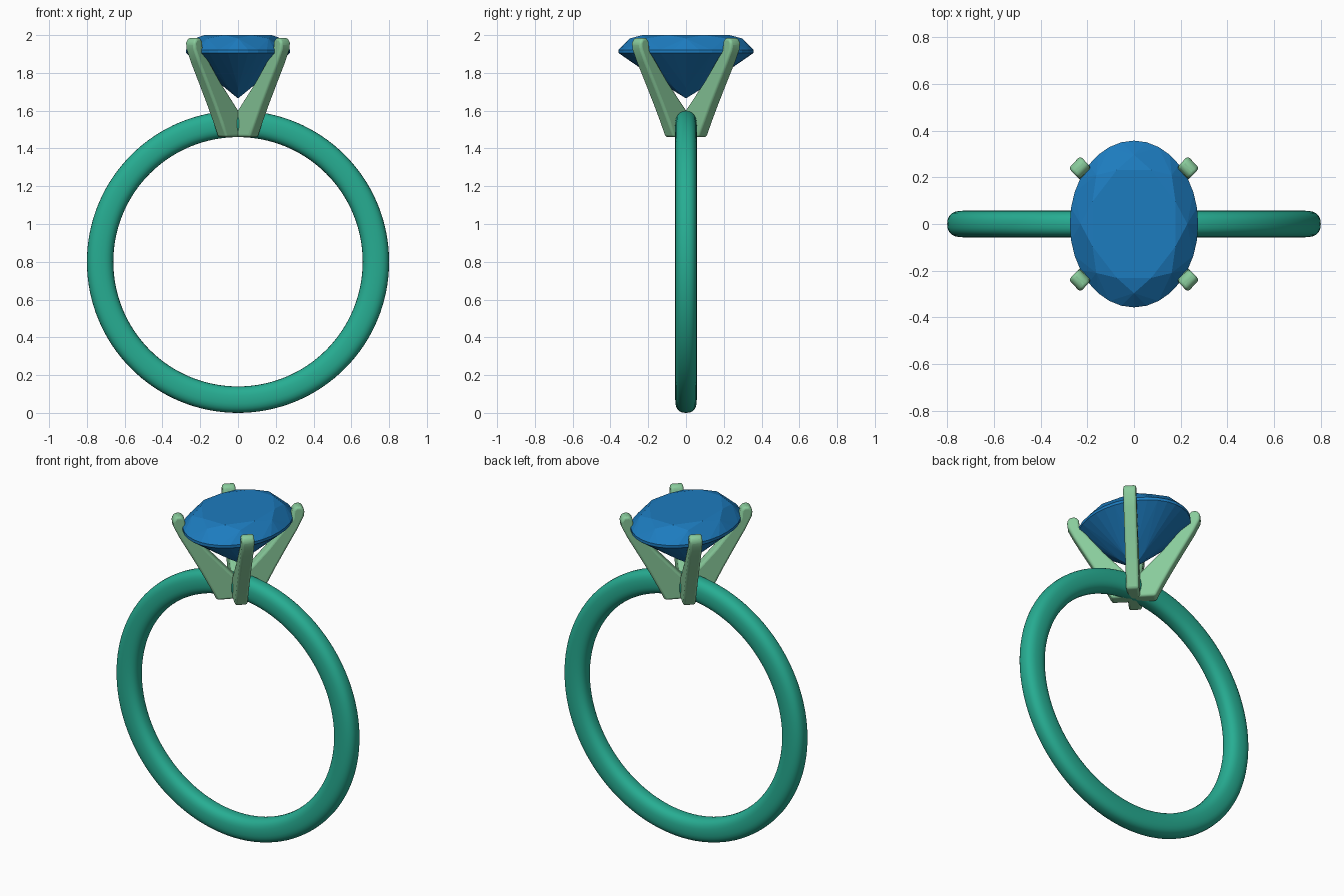
import bpy, bmesh
from math import sin, cos, pi, radians, copysign

if "Cube" in bpy.data.objects:
    bpy.data.objects.remove(bpy.data.objects["Cube"])


def finish(bm, name, color):
    bmesh.ops.recalc_face_normals(bm, faces=bm.faces)
    mesh = bpy.data.meshes.new(name)
    bm.to_mesh(mesh)
    bm.free()
    ob = bpy.data.objects.new(name, mesh)
    bpy.context.collection.objects.link(ob)
    mat = bpy.data.materials.new(name + "_colour")
    mat.diffuse_color = (*color, 1)
    mat.use_nodes = True
    mat.node_tree.nodes["Principled BSDF"].inputs["Base Color"].default_value = mat.diffuse_color
    mesh.materials.append(mat)
    return ob


def smooth(ob, angle):
    bpy.ops.object.select_all(action='DESELECT')
    ob.select_set(True)
    bpy.context.view_layer.objects.active = ob
    bpy.ops.object.shade_smooth_by_angle(angle=radians(angle))


# Band: rounded cross-section swept round a circle
def band(radius=0.73, half_r=0.07, half_w=0.057, segs=128, sides=28):
    bm = bmesh.new()
    rings = []
    for i in range(segs):
        a = 2 * pi * i / segs
        ring = []
        for j in range(sides):
            t = 2 * pi * j / sides
            r = radius + half_r * copysign(abs(cos(t)) ** 0.8, cos(t))
            y = half_w * copysign(abs(sin(t)) ** 0.8, sin(t))
            ring.append(bm.verts.new((r * cos(a), y, 0.8 + r * sin(a))))
        rings.append(ring)
    for i in range(segs):
        p, q = rings[i], rings[(i + 1) % segs]
        for j in range(sides):
            k = (j + 1) % sides
            bm.faces.new((p[j], p[k], q[k], q[j]))
    return finish(bm, "ring_band", (0.02, 0.42, 0.29))


# Oval brilliant-cut stone: hull of table, star, girdle, pavilion and culet points
def stone(rx=0.275, ry=0.357, table=2.0, girdle=1.922, under=1.905, culet=1.665):
    bm = bmesh.new()

    def circle(r, z, n, offset=0.0):
        for i in range(n):
            a = 2 * pi * (i + offset) / n
            bm.verts.new((rx * r * cos(a), ry * r * sin(a), z))

    circle(0.70, table, 8, 0.5)
    circle(0.83, girdle + 0.777 * (table - girdle), 8)
    circle(1.0, girdle, 32)
    circle(1.0, under, 32)
    circle(0.25, culet + 0.231 * (under - culet), 8)
    bm.verts.new((0, 0, culet))
    bmesh.ops.convex_hull(bm, input=bm.verts)
    bmesh.ops.dissolve_limit(bm, angle_limit=radians(1), verts=bm.verts, edges=bm.edges)
    return finish(bm, "oval_stone", (0.012, 0.20, 0.52))


# Prong: tapered blade profile (distance from centre, height) with thickness
PROFILE = [(0, 1.46), (0.12, 1.46), (0.155, 1.535), (0.203, 1.63), (0.262, 1.74),
           (0.325, 1.855), (0.358, 1.925), (0.362, 1.96), (0.345, 1.985),
           (0.312, 1.985), (0.297, 1.965), (0.293, 1.92), (0.16, 1.75),
           (0.035, 1.61), (0, 1.575)]


def prong(name, sx, sy, half=0.035):
    bm = bmesh.new()
    s = 0.5 ** 0.5
    sides = []
    for w in (-half, half):
        sides.append([bm.verts.new((sx * s * (r - w), sy * 1.04 * s * (r + w), z))
                      for r, z in PROFILE])
    n = len(PROFILE)
    for side in sides:
        bm.faces.new(side)
    for i in range(n):
        j = (i + 1) % n
        bm.faces.new((sides[0][i], sides[0][j], sides[1][j], sides[1][i]))
    ob = finish(bm, name, (0.25, 0.60, 0.33))
    bev = ob.modifiers.new("soft_edges", 'BEVEL')
    bev.width = 0.013
    bev.segments = 3
    bev.limit_method = 'ANGLE'
    bev.angle_limit = radians(40)
    smooth(ob, 40)
    return ob


smooth(band(), 60)
stone()
for fb, sy in (("front", -1), ("back", 1)):
    for lr, sx in (("left", -1), ("right", 1)):
        prong(f"prong_{fb}_{lr}", sx, sy)
